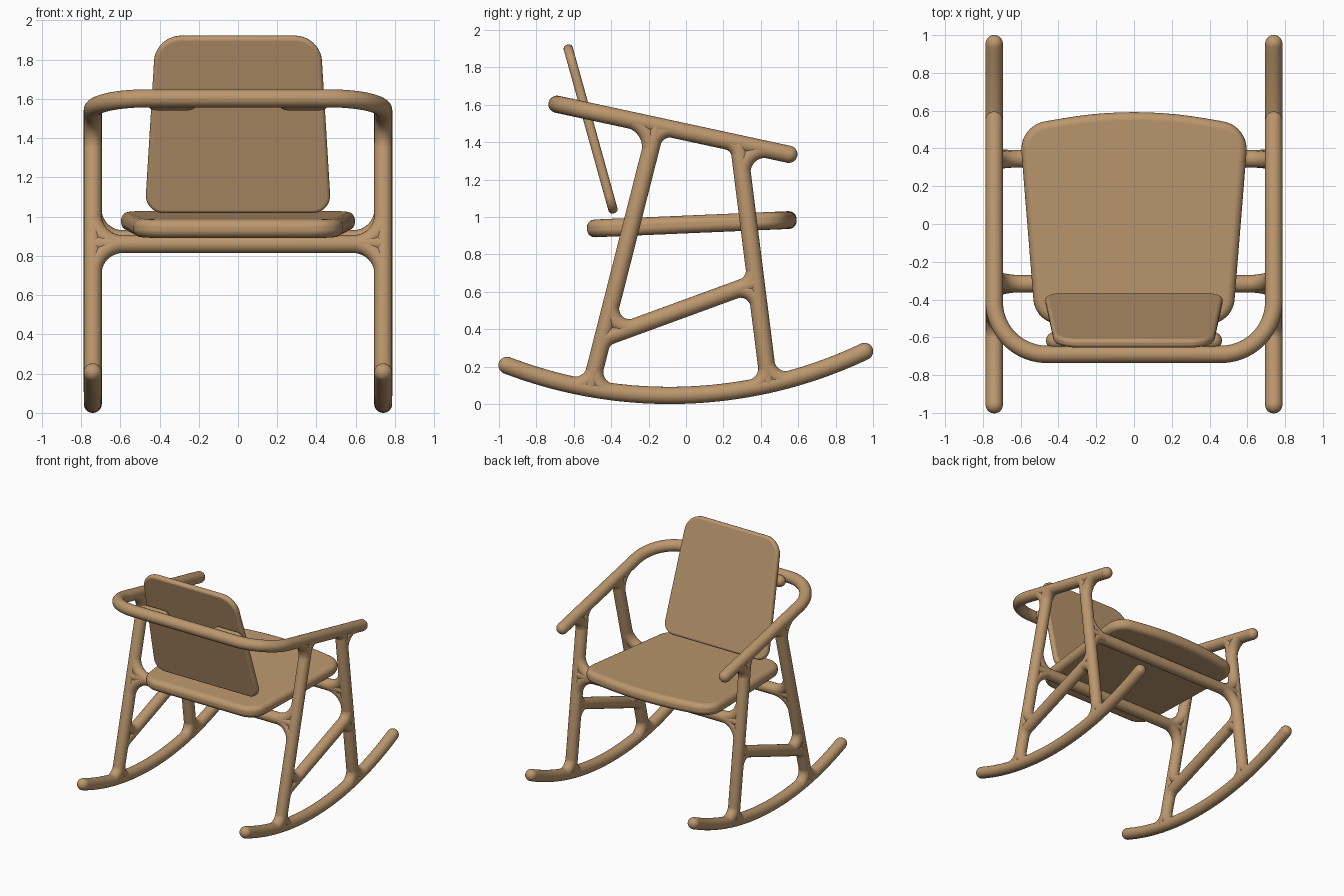
import bpy, bmesh, math
from mathutils import Vector, Matrix

if "Cube" in bpy.data.objects:
    bpy.data.objects.remove(bpy.data.objects["Cube"])

R = 0.046          # tube radius
SIDE = 0.74        # x of the side frames

wood = bpy.data.materials.new("oak wood")
wood.diffuse_color = (0.50, 0.31, 0.155, 1)
wood.use_nodes = True
wood.node_tree.nodes["Principled BSDF"].inputs["Base Color"].default_value = wood.diffuse_color


def make_object(name, bm, mirror=False):
    bmesh.ops.recalc_face_normals(bm, faces=bm.faces)
    mesh = bpy.data.meshes.new(name)
    bm.to_mesh(mesh)
    bm.free()
    mesh.materials.append(wood)
    for p in mesh.polygons:
        p.use_smooth = True
    ob = bpy.data.objects.new(name, mesh)
    bpy.context.collection.objects.link(ob)
    if mirror:
        ob.modifiers.new("mirror", "MIRROR").use_mirror_merge = False
    return ob


def add_tube(bm, pts, r=R, n=24):
    """Sweep a circle along pts and close it with round ends."""
    pts = [Vector(p) for p in pts]
    t0, t1 = (pts[0] - pts[1]).normalized(), (pts[-1] - pts[-2]).normalized()
    caps = [math.radians(a) for a in (15, 30, 45, 60, 75, 87)]
    stations = [(pts[0] + t0 * r * math.sin(a), -t0, r * math.cos(a)) for a in reversed(caps)]
    for i, p in enumerate(pts):
        t = (pts[min(i + 1, len(pts) - 1)] - pts[max(i - 1, 0)]).normalized()
        stations.append((p, t, r))
    stations += [(pts[-1] + t1 * r * math.sin(a), t1, r * math.cos(a)) for a in caps]
    side, prev, rings = stations[0][1].orthogonal().normalized(), stations[0][1], []
    for p, t, rad in stations:
        side = prev.rotation_difference(t) @ side
        up, prev = t.cross(side), t
        rings.append([bm.verts.new(p + (side * math.cos(k * math.tau / n) + up * math.sin(k * math.tau / n)) * rad)
                      for k in range(n)])
    for a, b in zip(rings, rings[1:]):
        for k in range(n):
            bm.faces.new((a[k], a[(k + 1) % n], b[(k + 1) % n], b[k]))
    bm.faces.new(rings[0])
    bm.faces.new(rings[-1])


def tube(name, pts, mirror=False):
    bm = bmesh.new()
    add_tube(bm, pts)
    return make_object(name, bm, mirror)


def corner_arc(p, a, b, radius, steps=10):
    """Arc tangent to the two rays leaving p along a and b."""
    a, b = a.normalized(), b.normalized()
    half = a.angle(b) / 2
    centre = p + (a + b).normalized() * radius / math.sin(half)
    start = p + a * radius / math.tan(half) - centre
    end = p + b * radius / math.tan(half) - centre
    turn = start.rotation_difference(end)
    return [centre + Matrix.Rotation(turn.angle * i / steps, 3, turn.axis) @ start for i in range(steps + 1)]


def panel(name, corners, thickness, bevel, origin, tilt):
    """Rounded slab; corners are (x, v, radius), v runs along the tilt."""
    bm = bmesh.new()
    verts = []
    for i, (x, v, rad) in enumerate(corners):
        p = Vector((x, v, 0))
        before = Vector((*corners[i - 1][:2], 0)) - p
        after = Vector((*corners[(i + 1) % len(corners)][:2], 0)) - p
        verts += [bm.verts.new(q - Vector((0, 0, thickness / 2))) for q in corner_arc(p, before, after, rad)]
    face = bm.faces.new(verts)
    top = bmesh.ops.extrude_face_region(bm, geom=[face])["geom"]
    bmesh.ops.translate(bm, vec=(0, 0, thickness), verts=[g for g in top if isinstance(g, bmesh.types.BMVert)])
    bm.transform(Matrix.Translation(origin) @ Matrix.Rotation(tilt, 4, "X"))
    ob = make_object(name, bm)
    mod = ob.modifiers.new("round edges", "BEVEL")
    mod.width, mod.segments, mod.limit_method = bevel, 5, "ANGLE"
    mod.angle_limit = math.radians(50)
    mod.harden_normals = True
    return ob


def S(y, z):
    return Vector((SIDE, y, z))


def rear_leg_at(z):
    return S(-0.487 + 0.2537 * (z - 0.187), z)


def front_leg_at(z):
    return S(0.295 + 0.126 * (1.28 - z), z)


def arm_z(y):
    return 1.335 + (0.55 - y) * 0.216


# Rockers: shallow arcs
ROCK_R, ROCK_Y = 2.43, -0.088
def rocker_at(y):
    return S(y, 0.046 + ROCK_R - math.sqrt(ROCK_R ** 2 - (y - ROCK_Y) ** 2))
tube("rocker", [rocker_at(-0.957 + 1.912 * i / 40) for i in range(41)], True)

# Legs and slanted side brace
rear_foot, rear_top = rear_leg_at(0.085), rear_leg_at(1.488)
front_foot, front_top = front_leg_at(0.107), front_leg_at(1.393)
brace_rear, brace_front = rear_leg_at(0.35), front_leg_at(0.65)
tube("rear_leg", [rear_foot, rear_top], True)
tube("front_leg", [front_foot, front_top], True)
tube("side_brace", [brace_rear, brace_front], True)

# Armrest: one bent rail running round the back
bend = corner_arc(Vector((SIDE, -0.69, 0)), Vector((0, 1, 0)), Vector((-1, 0, 0)), 0.28, 20)
half = [Vector((SIDE, 0.55, 0))] + bend
rail = half + [Vector((-p.x, p.y, 0)) for p in reversed(half)]
tube("arm_rail", [(p.x, p.y, arm_z(p.y)) for p in rail])

# Seat crossbars
rear_bar, front_bar = rear_leg_at(0.86), front_leg_at(0.885)
for name, p in (("rear_crossbar", rear_bar), ("front_crossbar", front_bar)):
    tube(name, [(-SIDE, p.y, p.z), (SIDE, p.y, p.z)])

# Flowing blends at all joints
rear_up = rear_top - rear_foot
front_up = front_top - front_foot
arm_back = Vector((0, -1, 0.216))
brace = brace_front - brace_rear
rock_rear = Vector((0, 1, -0.177))
rock_front = Vector((0, 1, 0.224))
inward = Vector((-1, 0, 0))
joints = [
    (rear_top, -rear_up, arm_back, 0.15), (rear_top, -rear_up, -arm_back, 0.10),
    (front_top, -front_up, arm_back, 0.095), (front_top, -front_up, -arm_back, 0.12),
    (brace_rear, rear_up, brace, 0.10), (brace_rear, -rear_up, brace, 0.10),
    (brace_front, front_up, -brace, 0.10), (brace_front, -front_up, -brace, 0.10),
    (rear_foot, rear_up, rock_rear, 0.11), (rear_foot, rear_up, -rock_rear, 0.11),
    (front_foot, front_up, rock_front, 0.11), (front_foot, front_up, -rock_front, 0.11),
    (rear_bar, rear_up, inward, 0.155), (rear_bar, -rear_up, inward, 0.155),
    (front_bar, front_up, inward, 0.155), (front_bar, -front_up, inward, 0.155),
]
bm = bmesh.new()
for p, a, b, rad in joints:
    add_tube(bm, corner_arc(p, a, b, rad), R * 0.98, 20)
make_object("joint_blends", bm, True)

# Pads holding the backrest to the rail
tube("backrest_pad", [(0.25, -0.617, 1.588), (0.42, -0.617, 1.588)], True)

# Seat: tapered slab with a bowed front edge
panel("seat", [(0.607, 0.52, 0.15), (0, 0.625, 2.2), (-0.607, 0.52, 0.15),
               (-0.522, -0.53, 0.14), (0.522, -0.53, 0.14)],
      0.095, 0.042, (0, 0, 0.96), math.atan(0.043))

# Backrest: leaning tapered board
lean = math.atan2(0.90, -0.25)
panel("backrest", [(0.475, 0, 0.09), (0.42, 0.935, 0.14), (-0.42, 0.935, 0.14), (-0.475, 0, 0.09)],
      0.05, 0.021, (0, -0.385, 1.02), lean)
